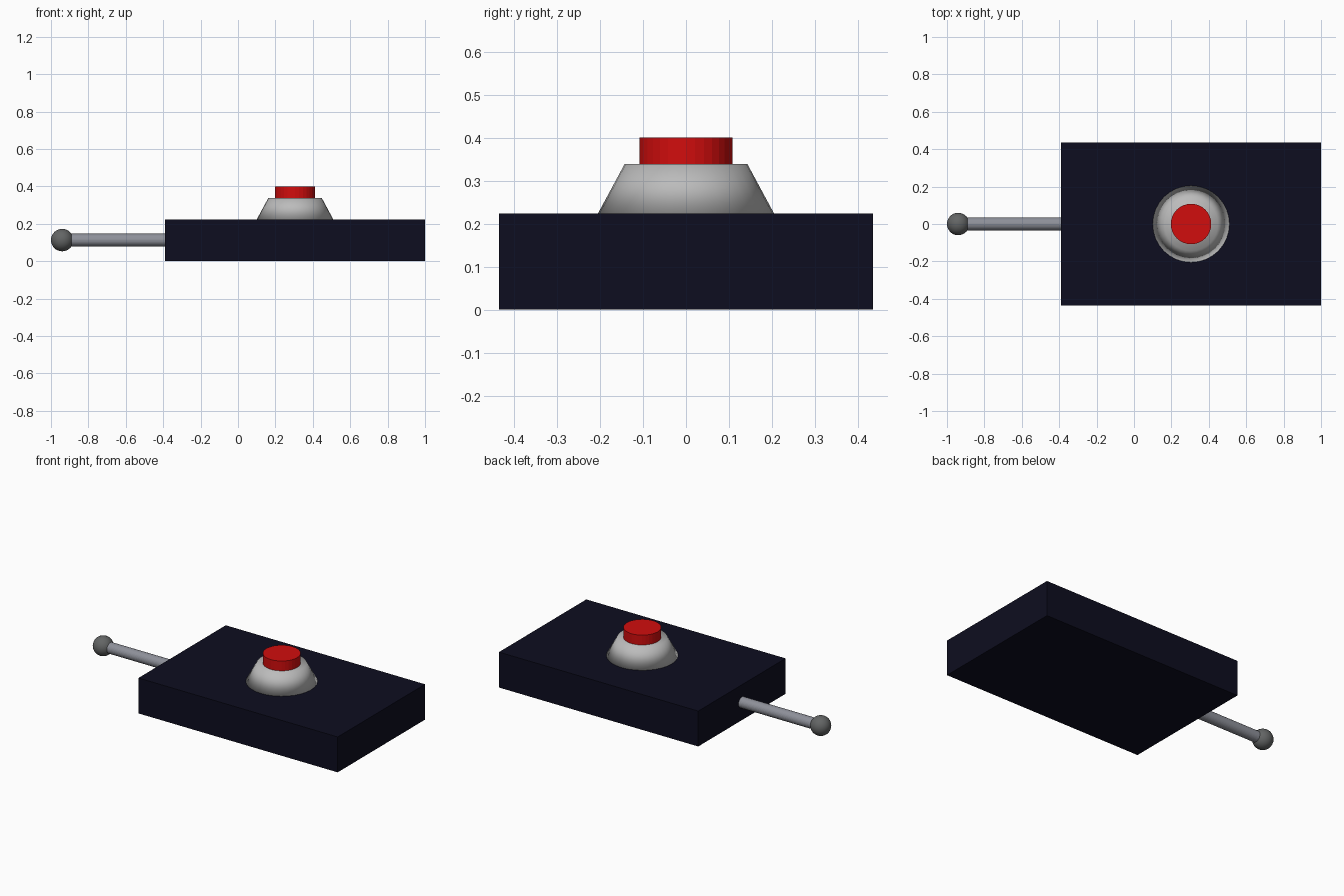
import bpy
import math

cube = bpy.data.objects.get("Cube")
if cube:
    bpy.data.objects.remove(cube, do_unlink=True)


def material(name, rgb):
    mat = bpy.data.materials.new(name)
    mat.use_nodes = True
    color = (*rgb, 1.0)
    mat.diffuse_color = color
    mat.node_tree.nodes["Principled BSDF"].inputs["Base Color"].default_value = color
    return mat


def finish(name, mat, smooth=False):
    obj = bpy.context.object
    obj.name = name
    obj.data.name = name
    obj.data.materials.append(mat)
    if smooth:
        bpy.ops.object.shade_smooth()
    return obj


navy = material("dark navy", (0.004, 0.004, 0.014))
red = material("bright red", (0.64, 0.004, 0.004))
light_grey = material("light grey", (0.50, 0.50, 0.50))
steel = material("steel grey", (0.27, 0.28, 0.32))
dark_grey = material("dark grey", (0.125, 0.13, 0.13))

BASE_TOP = 0.223
BUTTON_X = 0.305
ROD_Z = 0.113
BALL_X = -0.94

# Base block
bpy.ops.mesh.primitive_cube_add(size=1, location=(0.305, 0, BASE_TOP / 2))
base = finish("base_block", navy)
base.scale = (1.39, 0.87, BASE_TOP)
bpy.ops.object.transform_apply(location=False, rotation=False, scale=True)

# Tapered collar, softly shaded across its rim
collar_height = 0.115
bpy.ops.mesh.primitive_cone_add(vertices=32, radius1=0.205, radius2=0.143, depth=collar_height,
                                location=(BUTTON_X, 0, BASE_TOP + collar_height / 2))
finish("button_collar", light_grey, smooth=True)

# Push button, sunk a little into the collar
bpy.ops.mesh.primitive_cylinder_add(vertices=32, radius=0.108, depth=0.1,
                                    location=(BUTTON_X, 0, 0.35))
finish("push_button", red)

# Side rod, from the ball into the block
rod_end = -0.37
bpy.ops.mesh.primitive_cylinder_add(vertices=32, radius=0.034, depth=rod_end - BALL_X,
                                    location=((rod_end + BALL_X) / 2, 0, ROD_Z),
                                    rotation=(0, math.pi / 2, 0))
finish("lever_rod", steel)

# Ball on the rod's end
bpy.ops.mesh.primitive_uv_sphere_add(segments=32, ring_count=16, radius=0.06,
                                     location=(BALL_X, 0, ROD_Z))
finish("lever_ball", dark_grey, smooth=True)
